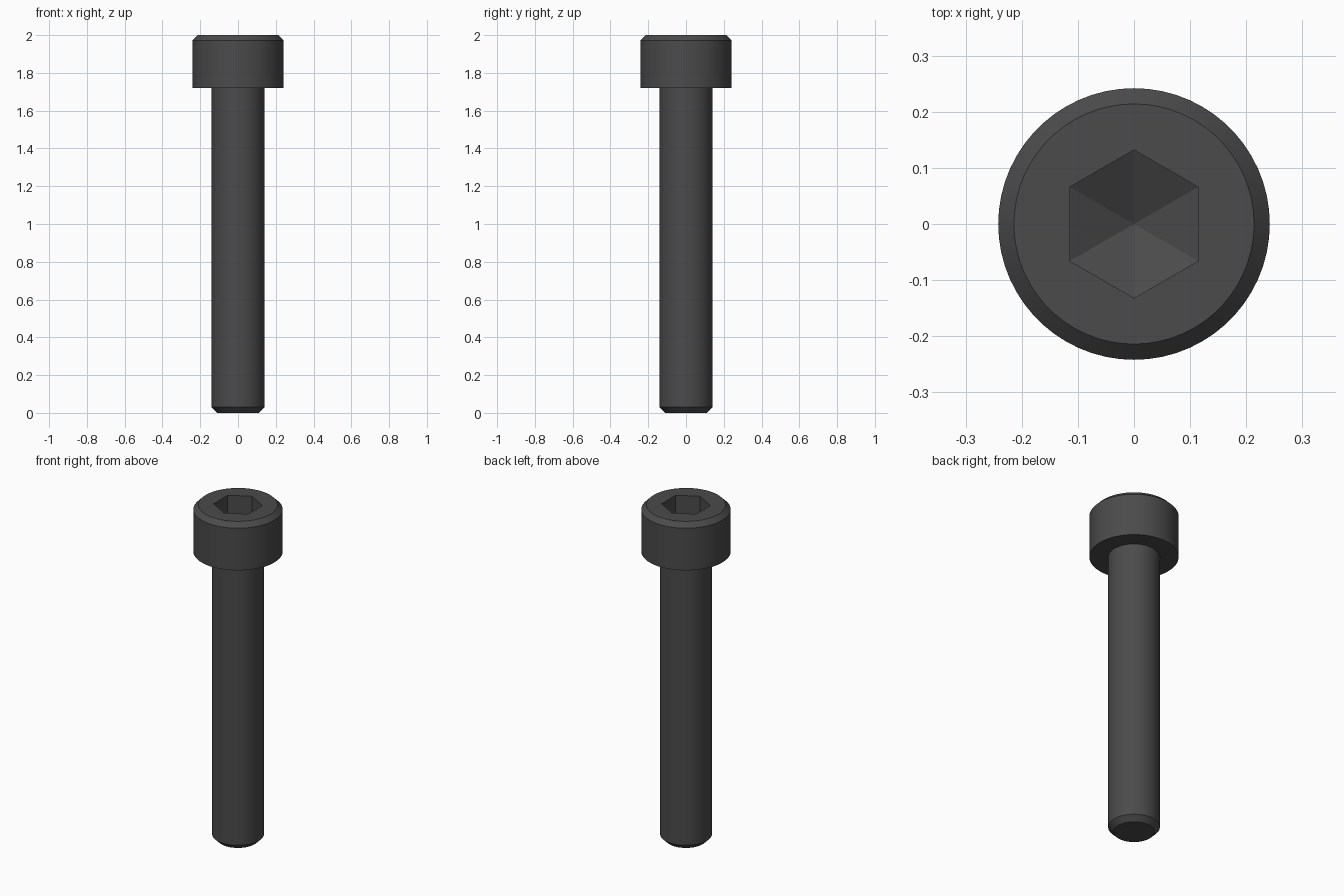
import bpy
import bmesh
import math

cube = bpy.data.objects.get("Cube")
if cube:
    bpy.data.objects.remove(cube)

SEGMENTS = 60  # multiple of six, so the socket corners fall on vertices

steel = bpy.data.materials.new("black_oxide_steel")
steel.use_nodes = True
colour = (0.07, 0.07, 0.07, 1)
steel.diffuse_color = colour
steel.node_tree.nodes["Principled BSDF"].inputs["Base Color"].default_value = colour


def ring(bm, radius, z, hexagonal=False):
    """Ring of vertices: a circle, or a hexagon with corners on +y and -y."""
    verts = []
    for i in range(SEGMENTS):
        a = math.tau * i / SEGMENTS
        r = radius
        if hexagonal:
            turn = (a - math.pi / 2) % (math.pi / 3) - math.pi / 6
            r *= math.cos(math.pi / 6) / math.cos(turn)
        verts.append(bm.verts.new((r * math.cos(a), r * math.sin(a), z)))
    return verts


def skin(bm, lower, upper):
    for i in range(SEGMENTS):
        j = (i + 1) % SEGMENTS
        bm.faces.new((lower[i], lower[j], upper[j], upper[i]))


bm = bmesh.new()

# Shank with chamfered tip, head with chamfered rim, then the hex socket walls
sections = [
    (0.11, 0, False), (0.14, 0.03, False), (0.14, 1.72, False),
    (0.242, 1.72, False), (0.242, 1.972, False), (0.214, 2, False),
    (0.132, 2, True), (0.132, 1.86, True),
]
rings = [ring(bm, *section) for section in sections]
for lower, upper in zip(rings, rings[1:]):
    skin(bm, lower, upper)

# Flat tip and the drilled point at the bottom of the socket
bm.faces.new(rings[0][::-1])
point = bm.verts.new((0, 0, 1.794))
for i in range(SEGMENTS):
    bm.faces.new((rings[-1][i], rings[-1][(i + 1) % SEGMENTS], point))

mesh = bpy.data.meshes.new("socket_head_bolt")
bm.to_mesh(mesh)
bm.free()
mesh.materials.append(steel)
bolt = bpy.data.objects.new("socket_head_bolt", mesh)
bpy.context.collection.objects.link(bolt)

# Smooth round surfaces, crisp chamfers and socket facets
bpy.ops.object.select_all(action="DESELECT")
bolt.select_set(True)
bpy.context.view_layer.objects.active = bolt
bpy.ops.object.shade_smooth_by_angle(angle=math.radians(20))
